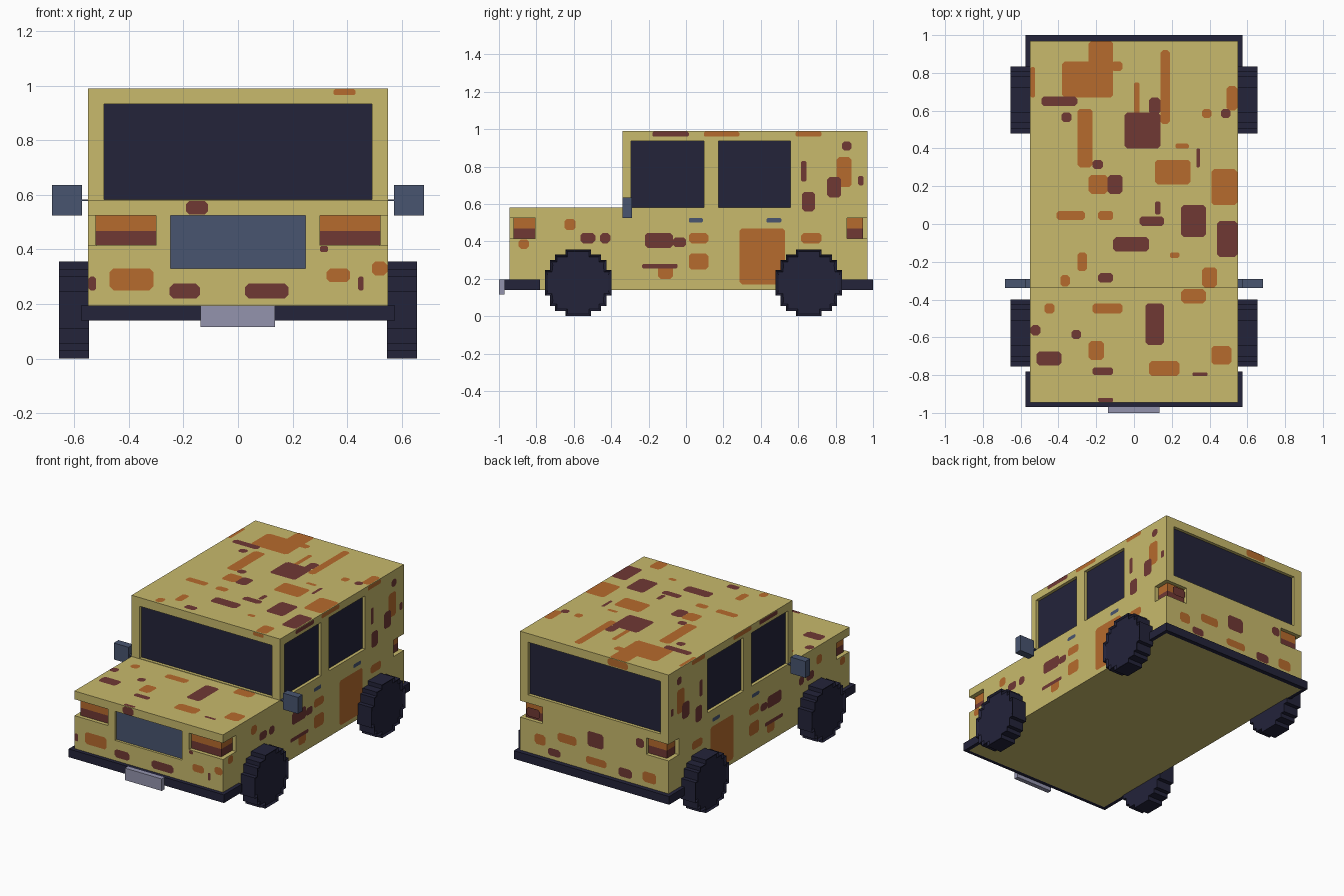
import bpy, bmesh
from mathutils import Vector

if "Cube" in bpy.data.objects:
    bpy.data.objects.remove(bpy.data.objects["Cube"])


def material(name, rgb):
    m = bpy.data.materials.new(name)
    m.diffuse_color = (*rgb, 1)
    m.use_nodes = True
    m.node_tree.nodes["Principled BSDF"].inputs["Base Color"].default_value = m.diffuse_color
    return m


SAND = material("sand paint", (0.58, 0.49, 0.15))
NAVY = material("dark navy", (0.017, 0.017, 0.042))
ORANGE = material("rust orange", (0.47, 0.147, 0.026))
MAROON = material("maroon", (0.162, 0.04, 0.034))
SLATE = material("slate blue", (0.065, 0.089, 0.162))
GREY = material("plate grey", (0.296, 0.296, 0.423))


def finish(name, bm, mat, recalc=True):
    if recalc:
        bmesh.ops.recalc_face_normals(bm, faces=bm.faces)
    me = bpy.data.meshes.new(name)
    bm.to_mesh(me)
    bm.free()
    ob = bpy.data.objects.new(name, me)
    bpy.context.collection.objects.link(ob)
    me.materials.append(mat)
    return ob


def prism(bm, pts, a, b, place):
    """Extrude a 2D outline from a to b; place(u, v, w) gives the 3D point."""
    lo = [bm.verts.new(place(u, v, a)) for u, v in pts]
    hi = [bm.verts.new(place(u, v, b)) for u, v in pts]
    n = len(pts)
    bm.faces.new(lo[::-1])
    cap = bm.faces.new(hi)
    for i in range(n):
        bm.faces.new((lo[i], lo[(i + 1) % n], hi[(i + 1) % n], hi[i]))
    return cap


def along_x(u, v, w):
    return (w, u, v)


def along_z(u, v, w):
    return (u, v, w)


def box(bm, x0, x1, y0, y1, z0, z1):
    prism(bm, [(x0, y0), (x1, y0), (x1, y1), (x0, y1)], z0, z1, along_z)


def boxes(name, mat, items):
    bm = bmesh.new()
    for b in items:
        box(bm, *b)
    return finish(name, bm, mat)


# Body: stepped side profile extruded across the width
bm = bmesh.new()
profile = [(-0.945, 0.14), (0.97, 0.14), (0.97, 0.99), (-0.34, 0.99), (-0.34, 0.58), (-0.945, 0.58)]
prism(bm, profile, -0.55, 0.55, along_x)
body = finish("body", bm, SAND)

# Recesses for windows, grille and the four corner lamps
SIDE_WINDOWS = [(-0.295, 0.095), (0.175, 0.56)]
bm = bmesh.new()
box(bm, -0.49, 0.49, -0.40, -0.315, 0.583, 0.932)
box(bm, -0.49, 0.49, 0.945, 1.05, 0.58, 0.932)
box(bm, -0.248, 0.248, -1.0, -0.925, 0.33, 0.525)
for s in (-1, 1):
    for y0, y1 in SIDE_WINDOWS:
        box(bm, *sorted((s * 0.525, s * 0.6)), y0, y1, 0.58, 0.937)
    # (inner x, outer y, recessed y, end y on the side)
    for xi, yo, yr, ye in ((0.30, -1.0, -0.92, -0.805), (0.385, 1.02, 0.945, 0.86)):
        prism(bm, [(s * xi, yo), (s * 0.6, yo), (s * 0.6, ye), (s * 0.52, ye), (s * 0.52, yr), (s * xi, yr)],
              0.415, 0.525, along_z)
cutter = finish("recess_cutter", bm, SAND)
cutter.hide_render = True
mod = body.modifiers.new("recesses", 'BOOLEAN')
mod.operation = 'DIFFERENCE'
mod.solver = 'EXACT'
mod.object = cutter
bpy.context.view_layer.objects.active = body
body.select_set(True)
bpy.ops.object.modifier_apply(modifier=mod.name)
bpy.data.objects.remove(cutter)

# Glass and grille plates at the bottom of the recesses
boxes("windshield", NAVY, [(-0.49, 0.49, -0.319, -0.313, 0.583, 0.932)])
boxes("rear_window", NAVY, [(-0.49, 0.49, 0.943, 0.949, 0.58, 0.932)])
boxes("side_windows", NAVY, [(*sorted((s * 0.523, s * 0.529)), y0, y1, 0.58, 0.937)
                             for s in (-1, 1) for y0, y1 in SIDE_WINDOWS])
boxes("grille", SLATE, [(-0.248, 0.248, -0.929, -0.923, 0.33, 0.525)])

# Two-tone lamps wrapping the corners
for name, mat, z0, z1 in (("lamps_lower", MAROON, 0.416, 0.468), ("lamps_upper", ORANGE, 0.468, 0.524)):
    boxes(name, mat, [(*sorted((s * xi, s * 0.522)), y0, y1, z0, z1) for s in (-1, 1)
                      for xi, y0, y1 in ((0.301, -0.922, -0.806), (0.386, 0.861, 0.947))])

# Bumpers with short side returns, and the front plate
boxes("front_bumper", NAVY, [(-0.575, 0.575, -0.97, -0.944, 0.14, 0.195)] +
      [(*sorted((s * 0.549, s * 0.575)), -0.945, -0.78, 0.14, 0.195) for s in (-1, 1)])
boxes("rear_bumper", NAVY, [(-0.575, 0.575, 0.969, 1.0, 0.14, 0.195)] +
      [(*sorted((s * 0.549, s * 0.575)), 0.80, 0.97, 0.14, 0.195) for s in (-1, 1)])
boxes("front_plate", GREY, [(-0.138, 0.135, -1.0, -0.97, 0.115, 0.195)])

# Mirrors on thin arms
boxes("mirrors", SLATE, [(*sorted((s * 0.572, s * 0.682)), -0.34, -0.29, 0.525, 0.635) for s in (-1, 1)])
boxes("mirror_arms", SLATE, [(*sorted((s * 0.545, s * 0.575)), -0.338, -0.292, 0.577, 0.583) for s in (-1, 1)])

# Wheels: stepped block circles, 13 cells across, with a sunken hub face
CELL = 0.356 / 13
half = {j: max(i for i in range(7) if i * i + j * j <= 42.25) + 0.5 for j in range(-6, 7)}
right = [(half[j], j + d) for j in range(-6, 7) for d in (-0.5, 0.5)]
ring = list(dict.fromkeys(right + [(-u, v) for u, v in reversed(right)]))
for side, s in (("left", -1), ("right", 1)):
    for end, cy in (("front", -0.577), ("rear", 0.657)):
        bm = bmesh.new()
        cap = prism(bm, [(cy + u * CELL, 0.178 + v * CELL) for u, v in ring], s * 0.545, s * 0.655, along_x)
        bmesh.ops.recalc_face_normals(bm, faces=bm.faces)
        bmesh.ops.inset_region(bm, faces=[cap], thickness=0.016, depth=-0.01)
        finish(f"{end}_{side}_wheel", bm, NAVY, recalc=False)


# Camouflage patches: flat chamfered rectangles just above the paint
def patches(name, mat, rects, place, normal):
    bm = bmesh.new()
    for u0, v0, u1, v1 in rects:
        c = min(0.014, 0.25 * min(u1 - u0, v1 - v0))
        pts = [(u0 + c, v0), (u1 - c, v0), (u1, v0 + c), (u1, v1 - c),
               (u1 - c, v1), (u0 + c, v1), (u0, v1 - c), (u0, v0 + c)]
        f = bm.faces.new([bm.verts.new(place(u, v)) for u, v in pts])
        f.normal_update()
        if f.normal.dot(Vector(normal)) < 0:
            f.normal_flip()
    finish(name, bm, mat, recalc=False)


roof_orange = [
    (-.38, .67, -.11, .86), (-.24, .84, -.11, .97), (-.12, .81, -.06, .86), (-.30, .30, -.22, .61),
    (0, .51, .03, .75), (.14, .53, .19, .92), (.11, .21, .30, .34), (.41, .10, .547, .29),
    (.49, .60, .547, .73), (-.24, .16, -.14, .26), (-.41, .02, -.26, .07), (-.19, .02, -.11, .07),
    (-.30, -.25, -.25, -.15), (.36, -.335, .44, -.23), (.22, .40, .29, .425), (.36, .56, .41, .61),
    (-.547, .67, -.525, .83), (.19, -.18, .24, -.15), (-.39, -.33, -.34, -.27)]
roof_maroon = [
    (-.49, .625, -.30, .675), (-.385, .54, -.33, .59), (-.05, .40, .14, .59), (.08, .58, .14, .67),
    (-.22, .29, -.165, .34), (-.14, .16, -.06, .26), (.03, -.01, .16, .04), (.25, -.07, .38, .10),
    (.44, -.175, .547, .015), (-.11, -.145, .08, -.07), (-.19, -.31, -.11, -.26), (.46, .56, .51, .61),
    (.33, .30, .35, .40), (.11, .05, .14, .12)]
hood_orange = [(.25, -.42, .38, -.345), (-.22, -.475, -.06, -.42), (-.475, -.475, -.42, -.42),
               (-.24, -.72, -.16, -.62), (.08, -.805, .24, -.725), (.41, -.745, .515, -.645)]
hood_maroon = [(.06, -.64, .16, -.42), (-.515, -.75, -.385, -.675), (-.22, -.80, -.11, -.76),
               (-.547, -.59, -.495, -.535), (-.33, -.61, -.28, -.56), (-.19, -.943, -.11, -.92),
               (.31, -.805, .39, -.785)]
side_orange = [
    (.285, .17, .53, .47), (.805, .69, .885, .85), (.095, .96, .285, .987), (.585, .96, .725, .987),
    (.015, .39, .12, .445), (.015, .25, .12, .335), (-.15, .20, -.07, .28), (-.895, .36, -.84, .41),
    (-.65, .46, -.59, .52), (.615, .39, .725, .445)]
side_maroon = [
    (-.18, .96, .015, .987), (.755, .635, .83, .745), (.62, .56, .69, .665), (.835, .885, .885, .935),
    (.92, .70, .95, .75), (-.22, .365, -.07, .445), (-.07, .37, 0, .42), (-.565, .39, -.485, .445),
    (-.46, .39, -.405, .445), (-.235, .255, -.045, .28), (.615, .72, .645, .83)]
handles = [(.015, .50, .09, .525), (.43, .50, .51, .525)]
front_orange = [(-.47, .25, -.31, .33), (.325, .28, .41, .33), (.49, .305, .547, .355)]
front_maroon = [(-.25, .22, -.14, .275), (.025, .22, .185, .275), (-.19, .527, -.11, .578),
                (-.547, .25, -.52, .30), (.44, .25, .46, .30), (.30, .39, .33, .413)]
back_orange = [(-.25, .94, -.10, .987), (.13, .33, .27, .39), (-.09, .24, .06, .29), (-.46, .23, -.36, .30),
               (.36, .27, .44, .34)]
back_maroon = [(-.07, .36, .05, .46), (.25, .22, .34, .27), (-.37, .45, -.31, .51), (-.28, .22, -.18, .28),
               (.40, .44, .50, .50)]

for tone, mat, d, roof, hood, side, front, back in (
        ("orange", ORANGE, 0.002, roof_orange, hood_orange, side_orange, front_orange, back_orange),
        ("maroon", MAROON, 0.003, roof_maroon, hood_maroon, side_maroon, front_maroon, back_maroon)):
    patches("roof_patches_" + tone, mat, roof, lambda u, v: (u, v, 0.99 + d), (0, 0, 1))
    patches("hood_patches_" + tone, mat, hood, lambda u, v: (u, v, 0.58 + d), (0, 0, 1))
    patches("front_patches_" + tone, mat, front, lambda u, v: (u, -0.945 - d, v), (0, -1, 0))
    patches("rear_patches_" + tone, mat, back, lambda u, v: (u, 0.97 + d, v), (0, 1, 0))
    for s in (-1, 1):
        patches("side_patches_" + tone, mat, side, lambda u, v: (s * (0.55 + d), u, v), (s, 0, 0))
patches("brow_patch", ORANGE, [(.35, .965, .43, .987)], lambda u, v: (u, -0.342, v), (0, -1, 0))
for s in (-1, 1):
    patches("door_handles", SLATE, handles, lambda u, v: (s * 0.553, u, v), (s, 0, 0))
